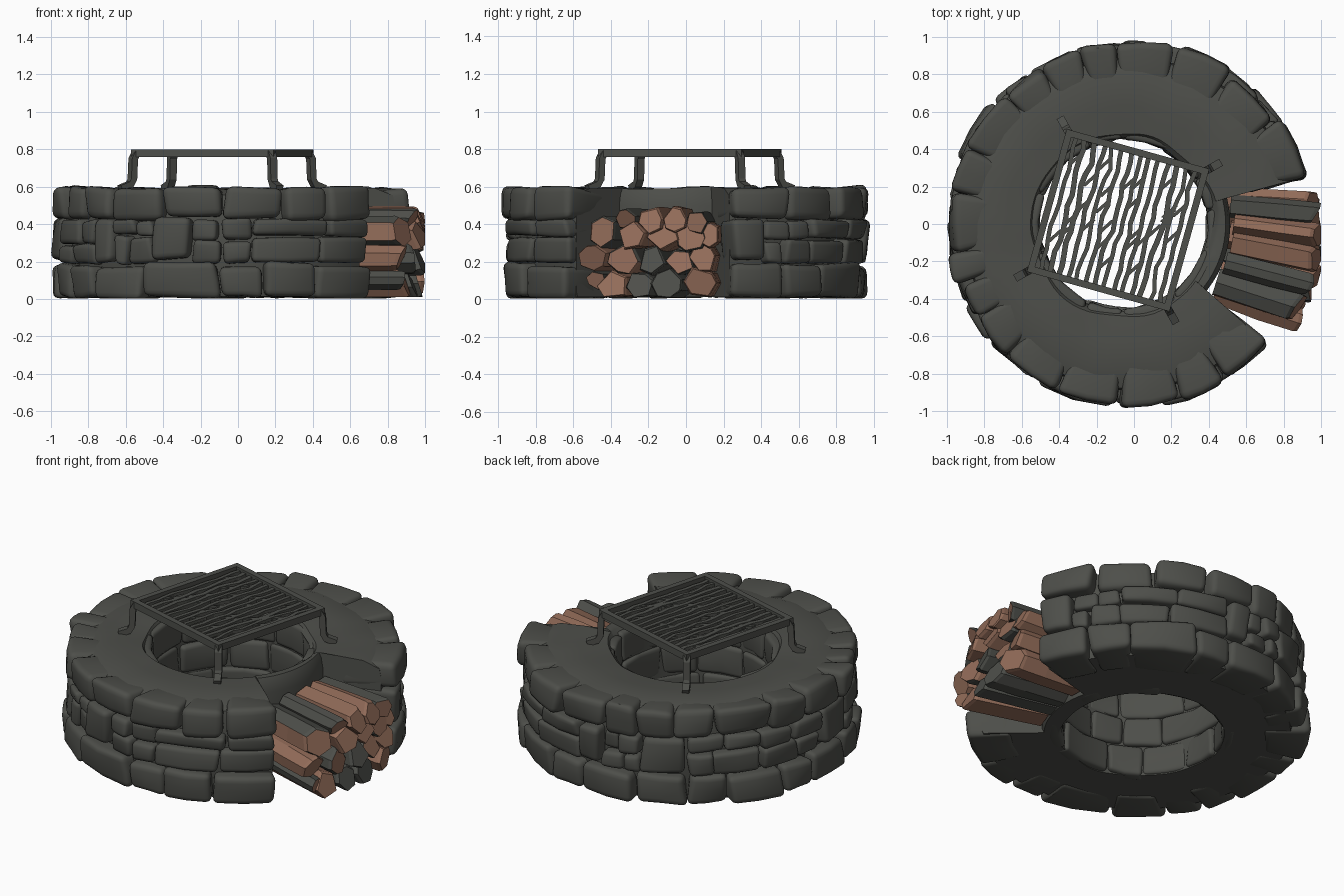
import bpy, bmesh, math, random
from itertools import product
from mathutils import Vector, noise

if "Cube" in bpy.data.objects:
    bpy.data.objects.remove(bpy.data.objects["Cube"])

random.seed(7)
R = random.uniform


def material(name, rgb):
    m = bpy.data.materials.new(name)
    m.diffuse_color = (*rgb, 1)
    m.use_nodes = True
    m.node_tree.nodes["Principled BSDF"].inputs["Base Color"].default_value = m.diffuse_color
    return m


STONE = material("dark_stone", (0.075, 0.077, 0.068))
WOOD = material("cut_wood", (0.29, 0.15, 0.10))


def finish(bm, name, mats, angle=32):
    bmesh.ops.recalc_face_normals(bm, faces=bm.faces[:])
    me = bpy.data.meshes.new(name)
    bm.to_mesh(me)
    bm.free()
    for m in mats:
        me.materials.append(m)
    ob = bpy.data.objects.new(name, me)
    bpy.context.collection.objects.link(ob)
    bpy.ops.object.select_all(action='DESELECT')
    ob.select_set(True)
    bpy.context.view_layer.objects.active = ob
    if angle:
        bpy.ops.object.shade_smooth_by_angle(angle=math.radians(angle))
    return ob


NOTCH0, NOTCH1 = math.radians(-41), math.radians(15)   # gap that holds the firewood


def polar(a, r, z):
    # hole sits slightly left of the outer ring
    r -= 0.04 * math.cos(a) * min(1, max(0, (0.9 - r) / 0.44))
    return Vector((-0.02 + r * math.cos(a), r * math.sin(a), z))


# solid ring behind the stones, with a recess for the firewood
def ring_core():
    bm = bmesh.new()
    angs = [NOTCH0 - 0.001, NOTCH0, NOTCH1, NOTCH1 + 0.001]
    angs = sorted(angs + [math.radians(d) for d in range(-180, 180, 5)])
    loops = []
    for a in angs:
        ro = 0.565 if NOTCH0 <= a <= NOTCH1 else 0.89
        k = (ro - 0.47) / 0.42
        prof = [(0.475, 0.012), (0.47, 0.2), (0.47, 0.4), (0.465, 0.54), (0.49, 0.575),
                (0.47 + 0.16 * k, 0.588), (0.47 + 0.32 * k, 0.59), (ro - 0.01, 0.56),
                (ro, 0.5), (ro, 0.04), (ro - 0.01, 0.012)]
        row = []
        for i, (r, z) in enumerate(prof):
            p = polar(a, r, z)
            n = noise.noise(p * 4)
            if i < 6:
                r += 0.025 * n
            if 3 < i < 8:
                z += 0.012 * n
            row.append(bm.verts.new(polar(a, r, z)))
        loops.append(row)
    for A, B in zip(loops, loops[1:] + loops[:1]):
        for i in range(len(A)):
            j = (i + 1) % len(A)
            bm.faces.new((A[i], B[i], B[j], A[j]))
    finish(bm, "ring_core", [STONE])


# one rounded, skewed block bent around the ring
def stone(bm, a0, a1, r0, r1, z0, z1, b=0.035, jit=0.02, slope=0.0):
    rm = max(r0, r1)
    h = Vector(((a1 - a0) * rm / 2 - 0.004, (r1 - r0) / 2, (z1 - z0) / 2 - 0.003))
    b = min(b, min(h) * 0.6)
    c = {k: Vector((R(-jit, jit), R(-jit, jit), R(-jit, jit) * 0.6))
         for k in product((0, 1), repeat=3)}
    seed = Vector((R(0, 50), R(0, 50), 0))
    N = 6
    lev = [[-q, -q + b * 0.45, -q + b, 0, q - b, q - b * 0.45, q] for q in h]
    V = {}
    for key in product(range(N + 1), repeat=3):
        if not any(i in (0, N) for i in key):
            continue
        p = Vector([lev[d][key[d]] for d in range(3)])
        inner = Vector([max(b - h[d], min(h[d] - b, p[d])) for d in range(3)])
        p = inner + (p - inner).normalized() * b
        t = [(p[d] / h[d] + 1) / 2 for d in range(3)]
        for k, off in c.items():
            w = 1
            for d in range(3):
                w *= t[d] if k[d] else 1 - t[d]
            p += off * w
        p += noise.noise_vector(p * 7 + seed) * 0.009
        r = (r0 + r1) / 2 + p.y
        z = (z0 + z1) / 2 + p.z
        if slope:
            z -= slope * (1 - t[1]) * t[2]
        V[key] = bm.verts.new(polar((a0 + a1) / 2 + p.x / rm, r, max(0.003, min(z, 0.608))))
    for d, s in product(range(3), (0, N)):
        for i, j in product(range(N), repeat=2):
            q = []
            for u, v in ((i, j), (i + 1, j), (i + 1, j + 1), (i, j + 1)):
                k = [u, v]
                k.insert(d, s)
                q.append(V[tuple(k)])
            bm.faces.new(q)


# split an arc into stones of uneven length
def split(start, end, count):
    w = [R(0.65, 1.4) for _ in range(count)]
    a, out = start, []
    for x in w:
        e = a + x / sum(w) * (end - start)
        out.append((a, e))
        a = e
    return out


START, END = NOTCH1, NOTCH0 + 2 * math.pi
ring_core()

# bottom and top courses of large stones
bm = bmesh.new()
for a, e in split(START, END, 17):
    stone(bm, a, e, 0.72, R(0.965, 0.985), 0.004, 0.185 + R(-0.01, 0.01))
finish(bm, "bottom_course", [STONE])
bm = bmesh.new()
for a, e in split(START, END, 18):
    stone(bm, a, e, 0.64, R(0.96, 0.99), 0.425 + R(-0.01, 0.01), 0.604, slope=0.03, b=0.04)
finish(bm, "top_course", [STONE])

# thin middle courses, now and then bridged by a tall stone
bm = bmesh.new()
for a, e in split(START, END, 9):
    if R(0, 1) < 0.5:
        m = a + (e - a) * 0.38
        stone(bm, a, m, 0.75, 0.972, 0.2, 0.43)
        a = m
    zs = R(0.28, 0.34)
    for lo, hi in ((0.187, zs), (zs, 0.425)):
        for s, t in split(a, e, 2):
            stone(bm, s, t, 0.75, R(0.94, 0.975), lo, hi, b=0.028, jit=0.016)
finish(bm, "middle_courses", [STONE])

# stones lining the fire hole
bm = bmesh.new()
for lo, hi in ((0.012, 0.2), (0.2, 0.38), (0.38, 0.565)):
    off = R(0, 1)
    for a, e in split(off, off + 2 * math.pi, 11):
        stone(bm, a, e, 0.452, 0.545, lo, hi, b=0.025, jit=0.012)
finish(bm, "inner_lining", [STONE])

# firewood: end position (y, z), radius, 0 = split wood, 1 = bark sides, 2 = charred
LOGS = [(-0.40, 0.075, .085, 0), (-0.25, 0.07, .08, 2), (-0.10, 0.075, .085, 2), (0.08, 0.085, .09, 0),
        (-0.50, 0.22, .08, 0), (-0.34, 0.215, .085, 1), (-0.18, 0.21, .085, 2), (-0.03, 0.2, .075, 1),
        (0.09, 0.22, .08, 0), (-0.44, 0.36, .085, 1), (-0.29, 0.34, .085, 0), (-0.13, 0.34, .09, 0),
        (0.02, 0.33, .085, 1), (0.12, 0.345, .07, 0), (-0.32, 0.425, .06, 1), (-0.19, 0.42, .07, 0),
        (-0.06, 0.42, .07, 0), (0.05, 0.41, .065, 1), (-0.48, 0.1, .05, 1)]
bm = bmesh.new()
for y, z, rad, kind in LOGS:
    ang = -0.2 + 0.45 * (y + 0.2)
    d = Vector((math.cos(ang), math.sin(ang), 0))
    s = Vector((-d.y, d.x, 0))
    end = Vector((0.975 - 0.4 * max(0, -0.25 - y) + R(-0.04, 0.015), y, z))
    n = random.choice((5, 6, 6, 7))
    ph = R(0, 6)
    shape = [(ph + 2 * math.pi * (i + R(-.2, .2)) / n, rad * R(0.88, 1.12)) for i in range(n)]
    rows = []
    for back, k in ((0.46, 0.95), (0.2, 1.02), (0.02, 1.0), (0.0, 0.9)):
        row = []
        for t, r in shape:
            r *= k * R(0.96, 1.04)
            p = end - d * back + s * (r * math.cos(t)) + Vector((0, 0, r * math.sin(t)))
            p += d * (0.03 * math.cos(t - ph) if back < 0.1 else 0)
            p.x, p.z = min(p.x, 1.0), max(p.z, 0.01)
            row.append(bm.verts.new(p))
        rows.append(row)
    bark = [kind == 2 or R(0, 1) < (0.85, 0.0)[kind == 0] for _ in range(n)]
    for A, B in zip(rows, rows[1:]):
        for i in range(n):
            f = bm.faces.new((A[i], A[(i + 1) % n], B[(i + 1) % n], B[i]))
            f.material_index = 0 if bark[i] else 1
    bm.faces.new(rows[0]).material_index = 1
    bm.faces.new(rows[-1]).material_index = 0 if kind == 2 else 1
finish(bm, "firewood", [STONE, WOOD], None)


# rectangular bar swept along a path; side is the constant width direction
def sweep(bm, pts, w, h, side):
    rows = []
    for i, p in enumerate(pts):
        t = (pts[min(i + 1, len(pts) - 1)] - pts[max(i - 1, 0)]).normalized()
        up = t.cross(side).normalized()
        rows.append([bm.verts.new(p + side * (a * w / 2) + up * (b * h / 2))
                     for a, b in ((-1, -1), (1, -1), (1, 1), (-1, 1))])
    for A, B in zip(rows, rows[1:]):
        for i in range(4):
            bm.faces.new((A[i], A[(i + 1) % 4], B[(i + 1) % 4], B[i]))
    bm.faces.new(rows[0])
    bm.faces.new(rows[-1])


TURN = math.radians(-15.6)
U = Vector((math.cos(TURN), math.sin(TURN), 0))
W = Vector((-U.y, U.x, 0))
C = Vector((-0.085, 0.02, 0))
S = 0.378


def g(u, v, z):
    return C + U * u + W * v + Vector((0, 0, z))


# square grate frame
bm = bmesh.new()
for k in (-S, S):
    sweep(bm, [g(-S - 0.018, k, 0.779), g(S + 0.018, k, 0.779)], 0.036, 0.042, W)
    sweep(bm, [g(k, -S, 0.779), g(k, S, 0.779)], 0.036, 0.0415, U)
finish(bm, "grate_frame", [STONE], None)

# four legs with outward feet
bm = bmesh.new()
for a, b in product((-1, 1), repeat=2):
    out = (U * a + W * b).normalized()
    side = Vector((-out.y, out.x, 0))
    path = [g(a * S * k, b * S * k, z) for k, z in
            ((0.98, 0.785), (1.02, 0.75), (1.03, 0.64), (1.06, 0.612), (1.17, 0.59))]
    sweep(bm, path, 0.042, 0.036, side)
finish(bm, "grate_legs", [STONE], None)

# wavy grate bars with a few slanting links
bm = bmesh.new()
N = 14
pitch = 2 * S / (N + 1)
for i in range(N):
    u = -S + pitch * (i + 1)
    sd = R(0, 90)
    pts = [g(u + 0.02 * noise.noise(Vector((j * 0.55, sd, i * 0.4))) + R(-.004, .004),
             -S + 2 * S * j / 12, 0.775) for j in range(13)]
    sweep(bm, pts, R(0.022, 0.03), 0.02, U)
    if i < N - 1:
        for _ in range(2):
            v = R(-0.3, 0.25)
            sweep(bm, [g(u, v, 0.774), g(u + pitch, v + 0.08, 0.774)], 0.02, 0.016, U)
finish(bm, "grate_bars", [STONE], None)
